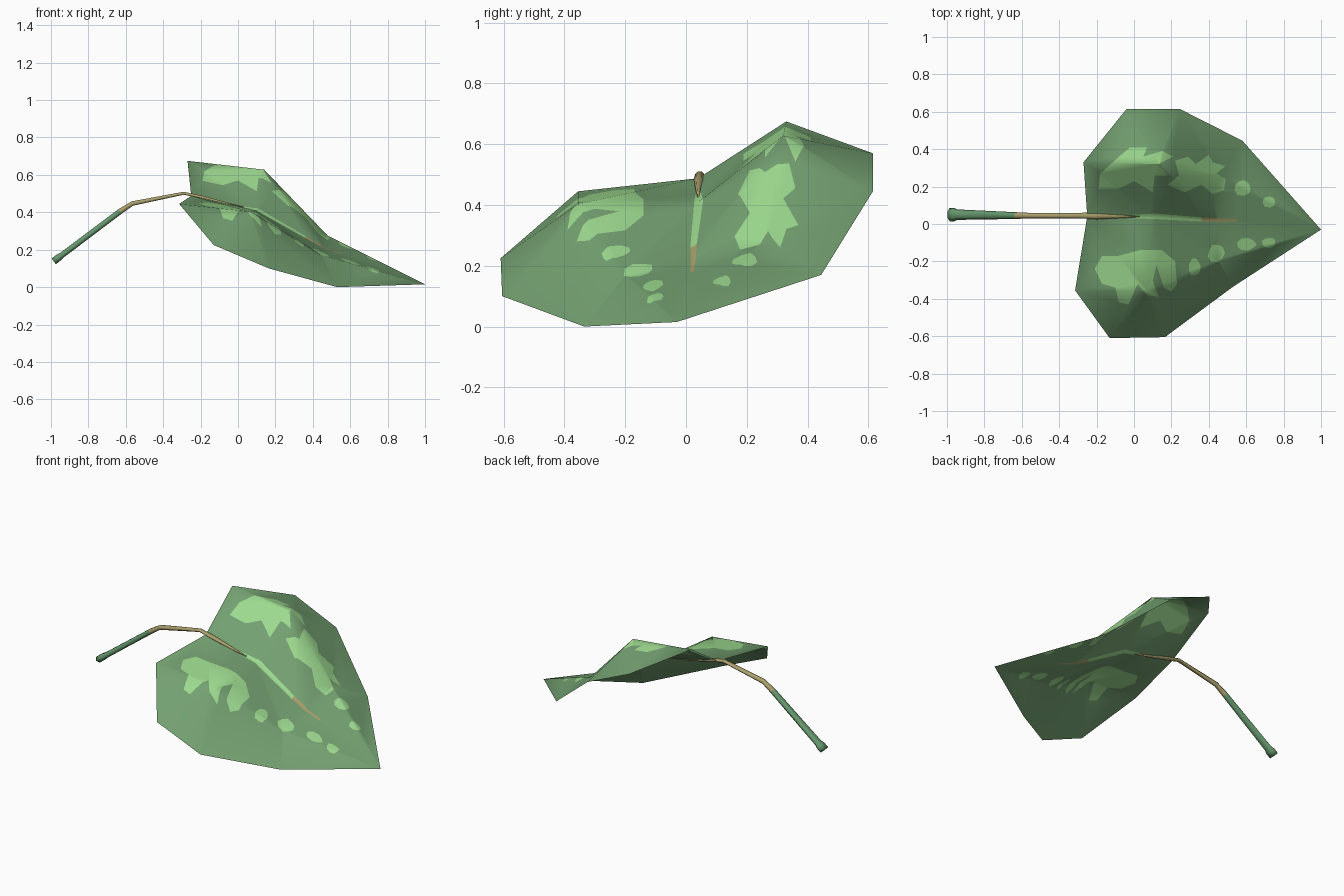
import bpy, bmesh, math, random
from mathutils import Vector
from mathutils.geometry import delaunay_2d_cdt

if "Cube" in bpy.data.objects:
    bpy.data.objects.remove(bpy.data.objects["Cube"])

random.seed(4)


def material(name, rgb):
    m = bpy.data.materials.new(name)
    m.diffuse_color = (*rgb, 1)
    m.use_nodes = True
    m.node_tree.nodes["Principled BSDF"].inputs["Base Color"].default_value = m.diffuse_color
    return m


LEAF = material("leaf green", (0.174, 0.352, 0.165))
PATCH = material("pale green", (0.337, 0.70, 0.275))
TAN = material("stalk tan", (0.40, 0.345, 0.15))
STEM = material("stalk green", (0.13, 0.305, 0.15))


def make_object(name, bm, mats):
    me = bpy.data.meshes.new(name)
    bm.to_mesh(me)
    bm.free()
    for m in mats:
        me.materials.append(m)
    for p in me.polygons:
        p.use_smooth = True
    ob = bpy.data.objects.new(name, me)
    bpy.context.collection.objects.link(ob)
    return ob


# Folded leaf blade: outline A-J, midrib M N, side folds P R Q S
V = {
    "A": (-.27, .33, .675), "B": (-.04, .615, .57), "C": (.245, .615, .445),
    "D": (.58, .445, .17), "E": (1, -.03, .015), "F": (.53, -.335, 0),
    "G": (.165, -.605, .10), "H": (-.13, -.61, .225), "I": (-.315, -.355, .445),
    "J": (-.25, .04, .488), "M": (.10, .04, .41), "N": (.45, .02, .213),
    "P": (.14, .32, .628), "R": (.48, .25, .275), "Q": (.07, -.355, .403),
    "S": (.45, -.20, .168),
}
FACES = ("ABP BCP CDR CRP DER APM AMJ PRN PNM REN JMQ JQI "
         "MNS MSQ NES IQH QGH QSF QFG SEF").split()

# Painted markings in plan view
big_patches = [
    [(-.19, .19), (-.18, .27), (-.08, .36), (-.02, .41), (.07, .41), (.05, .36),
     (.15, .39), (.21, .36), (.13, .32), (.18, .26), (.11, .26), (.10, .17),
     (0, .23), (-.08, .19)],
    [(.18, .21), (.24, .26), (.22, .34), (.29, .36), (.33, .32), (.40, .37),
     (.42, .33), (.49, .31), (.44, .27), (.49, .24), (.48, .18), (.42, .16),
     (.36, .21), (.27, .17)],
    [(-.21, -.24), (-.17, -.17), (-.08, -.17), (.03, -.14), (.15, -.14),
     (.22, -.20), (.23, -.32), (.20, -.36), (.16, -.34), (.12, -.22),
     (.10, -.30), (.13, -.39), (.07, -.38), (.02, -.32), (-.03, -.43),
     (-.08, -.42), (-.10, -.34), (-.17, -.32)],
]


def spot(x, y, rx, ry, n=9):
    pts = []
    for i in range(n):
        a, k = 2 * math.pi * i / n, random.uniform(.85, 1.12)
        pts.append((x + rx * k * math.cos(a), y + ry * k * math.sin(a)))
    return pts


spots = [spot(*s) for s in [
    (.58, .195, .047, .042), (.72, .12, .037, .03), (.325, -.23, .03, .05),
    (.44, -.155, .045, .05), (.60, -.11, .052, .033), (.72, -.10, .038, .03)]]
midrib_pale = [(-.01, .031), (.12, .026), (.36, .014), (.36, .036), (.12, .056), (-.01, .05)]
midrib_tan = [(.36, .014), (.55, .014), (.55, .026), (.36, .036)]
marks = [(p, 1) for p in big_patches + spots + [midrib_pale]] + [(midrib_tan, 2)]


def ccw(ids, pts):
    area = sum(pts[a].cross(pts[b]) for a, b in zip(ids, ids[1:] + ids[:1]))
    return ids if area > 0 else ids[::-1]


# Cut the markings into the blade, then lift each piece onto its fold plane
names = list(V)
pts = [Vector(V[n][:2]) for n in names]
polys = [ccw([names.index(c) for c in f], pts) for f in FACES]
mark_of = {}
for outline, mat in marks:
    start = len(pts)
    pts += [Vector(p) for p in outline]
    mark_of[len(polys)] = mat
    polys.append(ccw(list(range(start, len(pts))), pts))
v2, _, tris, _, _, origin = delaunay_2d_cdt(pts, [], polys, 1, 1e-5)

bm = bmesh.new()
cache = {}
for tri, src in zip(tris, origin):
    base = [s for s in src if s < len(FACES)]
    if not base:
        continue
    a, b, c = (Vector(V[k]) for k in FACES[base[0]])
    n = (b - a).cross(c - a)
    loop = []
    for i in tri:
        if i not in cache:
            p = v2[i]
            z = a.z - (n.x * (p.x - a.x) + n.y * (p.y - a.y)) / n.z
            cache[i] = bm.verts.new((p.x, p.y, z))
        loop.append(cache[i])
    f = bm.faces.new(loop)
    f.normal_update()
    if f.normal.z < 0:
        f.normal_flip()
    f.material_index = max([mark_of[s] for s in src if s in mark_of], default=0)
make_object("leaf_blade", bm, [LEAF, PATCH, TAN])

# Bent stalk: centre, half width across y, half thickness
path = [
    ((-.985, .05, .138), .036, .022), ((-.96, .05, .157), .036, .022),
    ((-.945, .05, .168), .028, .018), ((-.63, .045, .405), .018, .017),
    ((-.565, .045, .447), .015, .014), ((-.29, .045, .502), .015, .009),
    ((-.20, .043, .482), .018, .010), ((-.08, .041, .452), .010, .007),
    ((.03, .04, .427), .003, .003),
]
SIDES = 6
bm = bmesh.new()
rings = []
for i, (p, w, t) in enumerate(path):
    lo, hi = path[max(i - 1, 0)][0], path[min(i + 1, len(path) - 1)][0]
    d = (Vector(hi) - Vector(lo)).normalized()
    side = Vector((0, 1, 0))
    up = d.cross(side).normalized()
    rings.append([bm.verts.new(Vector(p) + side * w * math.cos(k * math.tau / SIDES)
                               + up * t * math.sin(k * math.tau / SIDES))
                  for k in range(SIDES)])
for i in range(len(rings) - 1):
    for k in range(SIDES):
        j = (k + 1) % SIDES
        f = bm.faces.new((rings[i][k], rings[i][j], rings[i + 1][j], rings[i + 1][k]))
        f.material_index = 0 if i < 3 else 1
bm.faces.new(rings[0])
bm.faces.new(rings[-1]).material_index = 1
bmesh.ops.recalc_face_normals(bm, faces=bm.faces)
make_object("stalk", bm, [STEM, TAN])
